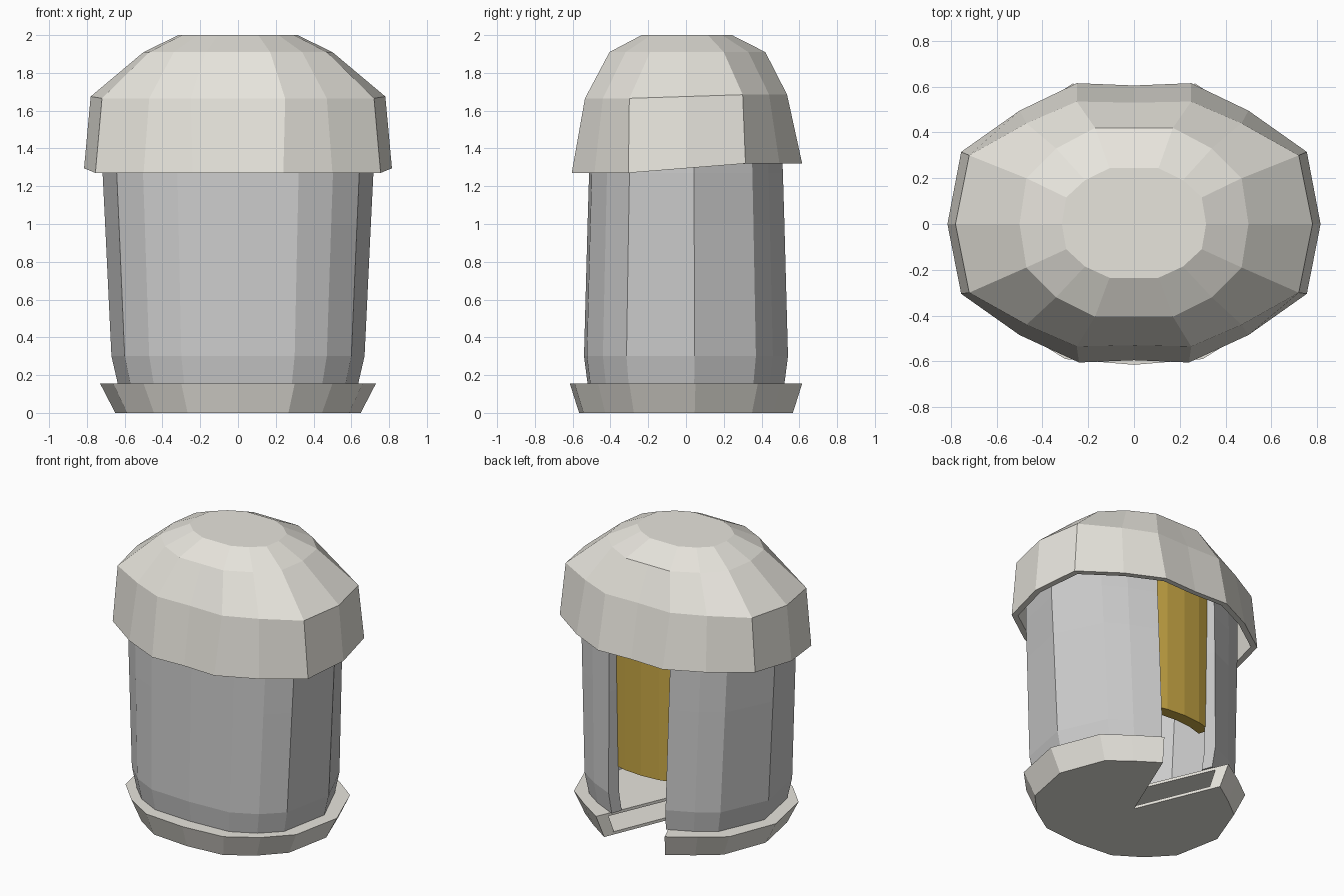
import bpy, bmesh

if "Cube" in bpy.data.objects:
    bpy.data.objects.remove(bpy.data.objects["Cube"])


def material(name, rgb):
    m = bpy.data.materials.new(name)
    m.diffuse_color = (*rgb, 1)
    m.use_nodes = True
    m.node_tree.nodes["Principled BSDF"].inputs["Base Color"].default_value = m.diffuse_color
    return m


def mirror(half):
    """Half outline from front to back -> full outline, left back round to right back."""
    left = [(-x, y) for x, y in reversed(half) if x > 1e-6]
    return left + list(half)


def scaled(pts, sx, sy):
    return [(x * sx, y * sy) for x, y in pts]


def at(pts, z):
    return [(x, y, z) for x, y in pts]


def tilted(pts, low, high):
    """Ring whose height steps from low (front) to high (back)."""
    return [(x, y, low + (high - low) * min(1, max(0, (y + .31) / .62))) for x, y in pts]


def loft(name, rings, mat):
    """Skin closed outlines and close both ends."""
    bm = bmesh.new()
    vs = [[bm.verts.new(p) for p in r] for r in rings]
    n = len(vs[0])
    for a, b in zip(vs, vs[1:]):
        for i in range(n):
            j = (i + 1) % n
            bm.faces.new((a[i], a[j], b[j], b[i]))
    bm.faces.new(vs[0][::-1])
    bm.faces.new(vs[-1])
    bmesh.ops.recalc_face_normals(bm, faces=bm.faces)
    me = bpy.data.meshes.new(name)
    bm.to_mesh(me)
    bm.free()
    me.materials.append(mat)
    ob = bpy.data.objects.new(name, me)
    bpy.context.collection.objects.link(ob)
    return ob


stone = material("warm_grey", (0.80, 0.78, 0.72))
steel = material("neutral_grey", (0.64, 0.64, 0.64))
gold = material("gold", (0.58, 0.39, 0.06))

# Base: flared rim with thin floor plates, a wedge missing at the back
edge = mirror([(0, -.615), (.30, -.59), (.50, -.465), (.66, -.30),
               (.73, .05), (.60, .38), (.44, .50), (.265, .615)])
low_edge = scaled(edge, .89, .92)
loft("base_rim", [at(low_edge + scaled(low_edge, .87, .87)[::-1], 0),
                  at(edge + scaled(edge, .87, .87)[::-1], .155)], stone)
for name, pts, z0, z1 in (("base_bottom", low_edge, 0, .02),
                          ("base_floor", edge, .135, .155)):
    plate = scaled(pts, .9, .9) + [(0, 0)]
    loft(name, [at(plate, z0), at(plate, z1)], stone)

# Body wall: thick faceted shell, open at the back
wall = mirror([(0, -.54), (.30, -.525), (.47, -.44), (.60, -.315),
               (.67, .045), (.525, .37), (.39, .46), (.22, .54)])
levels = [(.155, .95, .965), (.30, 1, 1), (1.0, 1.05, .965),
          (1.27, 1.07, .95), (1.55, 1.07, .93)]
loft("body_wall",
     [at(scaled(wall, sx, sy) + scaled(wall, sx * .88, sy * .86)[::-1], z)
      for z, sx, sy in levels], steel)

# Raised door panel: curved gold slab inside the opening
outer = mirror([(0, .495), (.13, .485), (.245, .455)][::1])
outer = sorted(set(outer))
inner = [(x * .9, y - .08) for x, y in outer]
loft("raised_door", [at(outer + inner[::-1], z) for z in (.465, 1.55)], gold)

# Cap: faceted dome shell whose rim steps up towards the back
rim = mirror([(0, -.595), (.24, -.605), (.50, -.485), (.755, -.305),
              (.815, 0), (.755, .315), (.50, .495), (.25, .615), (0, .605)])
shoulder = mirror([(0, -.53), (.25, -.535), (.47, -.44), (.72, -.30),
                   (.78, 0), (.72, .30), (.47, .44), (.25, .535), (0, .53)])
crown = mirror([(0, -.405), (.17, -.405), (.34, -.32), (.47, -.19),
                (.50, 0), (.47, .20), (.34, .33), (.17, .42), (0, .42)])
loft("cap_dome", [
    at(scaled(crown, .58, .54), 1.94),
    at(scaled(crown, .93, .92), 1.86),
    tilted(scaled(shoulder, .95, .94), 1.64, 1.66),
    tilted(scaled(rim, .95, .94), 1.27, 1.32),
    tilted(rim, 1.27, 1.32),
    tilted(shoulder, 1.665, 1.685),
    at(crown, 1.91),
    at(scaled(crown, .63, .58), 2.0),
], stone)
